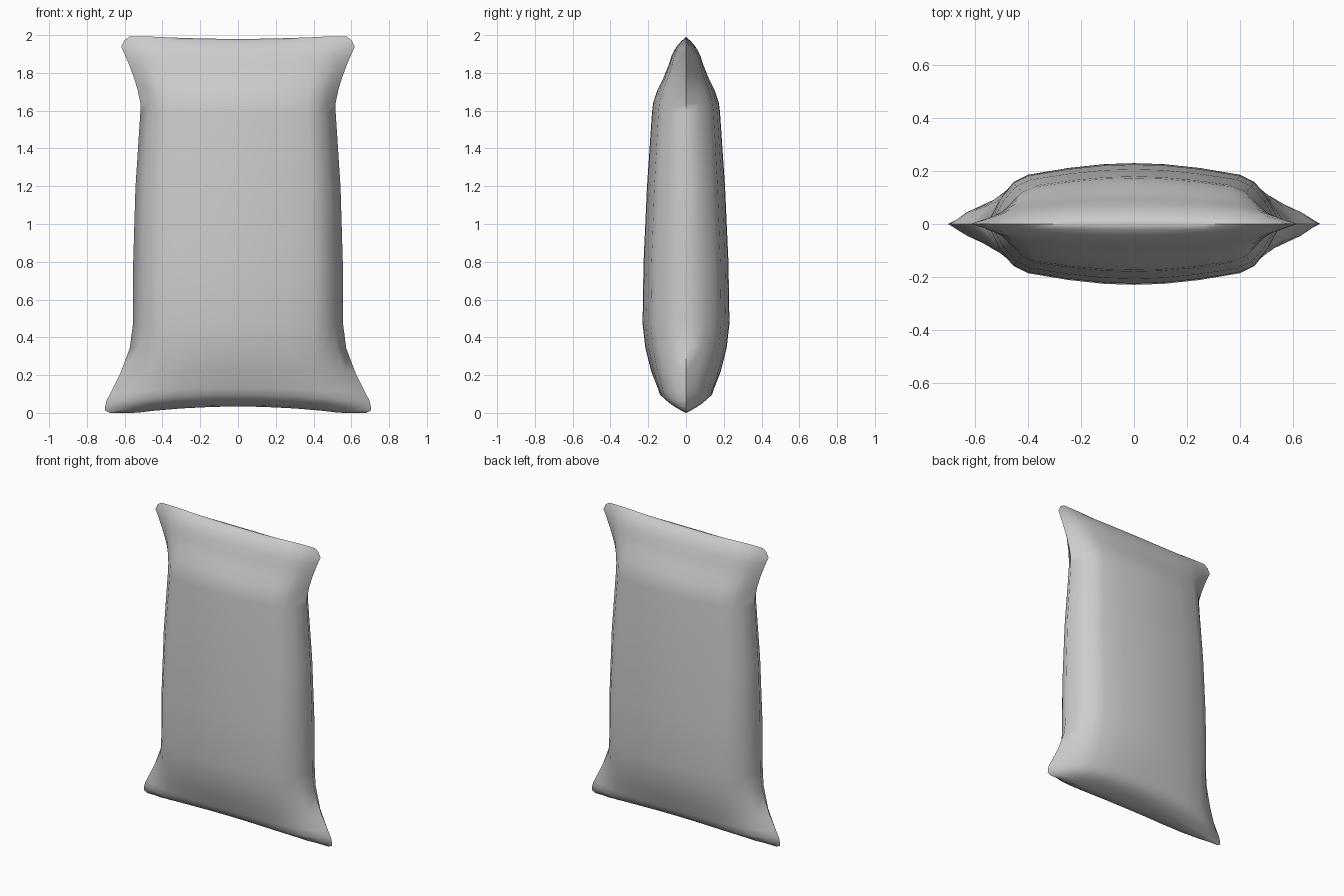
import bpy, bmesh

if "Cube" in bpy.data.objects:
    bpy.data.objects.remove(bpy.data.objects["Cube"])

# Half cross-sections as (width fraction, depth fraction)
BODY = [(0, 1), (.2, .985), (.45, .92), (.72, .81), (.82, .69), (.91, .42), (1, 0)]
PINCHED = [(0, 1), (.2, .985), (.45, .93), (.65, .81), (.79, .6), (.91, .32), (1, 0)]

# Rings: height, half width, half depth, centre lift, pinch amount
RINGS = [
    (.008, .68, 0, .034, 1),
    (.022, .705, .05, .028, 1),
    (.045, .703, .10, .028, 1),
    (.075, .695, .138, .03, 1),
    (.12, .672, .15, .02, .95),
    (.22, .622, .185, .01, .7),
    (.35, .573, .215, 0, .3),
    (.48, .556, .23, 0, 0),
    (.80, .555, .225, 0, 0),
    (1.20, .543, .207, 0, 0),
    (1.60, .517, .180, 0, 0),
    (1.65, .517, .174, 0, 0),
    (1.72, .532, .150, 0, .2),
    (1.78, .550, .120, 0, .4),
    (1.85, .576, .092, 0, .6),
    (1.90, .597, .076, 0, .8),
    (1.945, .618, .052, 0, 1),
    (1.98, .602, .022, 0, 1),
    (2.0, .575, 0, -.012, 1),
]


def ring_points(z, w, d, lift, pinch):
    half = [(a[0] + (b[0] - a[0]) * pinch, a[1] + (b[1] - a[1]) * pinch)
            for a, b in zip(BODY, PINCHED)]
    quarter = [(-u, v) for u, v in reversed(half[1:])] + half
    loop = [(u, -v) for u, v in quarter] + [(u, v) for u, v in reversed(quarter[1:-1])]
    return [(u * w, v * d, z + lift * max(0, 1 - (u / .8) ** 2)) for u, v in loop]


# Loft the pillow pouch, then weld the flat end seams
bm = bmesh.new()
rows = [[bm.verts.new(p) for p in ring_points(*r)] for r in RINGS]
for low, high in zip(rows, rows[1:]):
    n = len(low)
    for i in range(n):
        j = (i + 1) % n
        bm.faces.new((low[i], low[j], high[j], high[i]))
bmesh.ops.remove_doubles(bm, verts=rows[0] + rows[-1], dist=.0001)
bmesh.ops.recalc_face_normals(bm, faces=bm.faces)
mesh = bpy.data.meshes.new("pillow_pouch")
bm.to_mesh(mesh)
bm.free()

pouch = bpy.data.objects.new("pillow_pouch", mesh)
bpy.context.collection.objects.link(pouch)
low = min(v.co.z for v in mesh.vertices)
for v in mesh.vertices:
    v.co.z -= low
bpy.context.view_layer.objects.active = pouch
pouch.select_set(True)
bpy.ops.object.shade_smooth_by_angle(angle=1.1)
